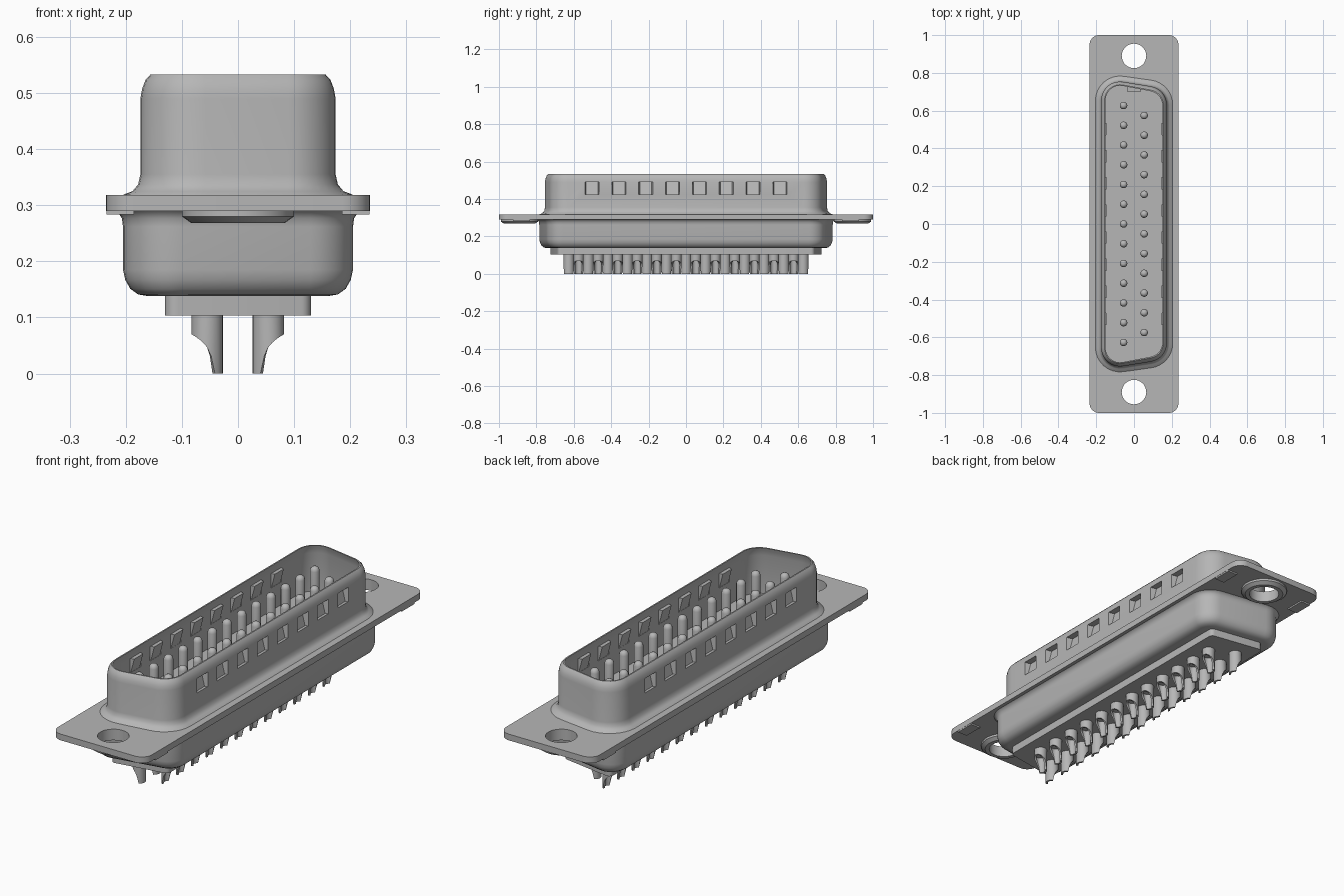
import bpy, bmesh, math
from mathutils import Vector

if "Cube" in bpy.data.objects:
    bpy.data.objects.remove(bpy.data.objects["Cube"], do_unlink=True)

metal = bpy.data.materials.new("grey_metal")
metal.use_nodes = True
GREY = (0.47, 0.47, 0.47, 1)
metal.diffuse_color = GREY
metal.node_tree.nodes["Principled BSDF"].inputs["Base Color"].default_value = GREY


def finish(name, bm, angle=35):
    """Turn a bmesh into a shaded object."""
    bmesh.ops.recalc_face_normals(bm, faces=bm.faces)
    me = bpy.data.meshes.new(name)
    bm.to_mesh(me)
    bm.free()
    ob = bpy.data.objects.new(name, me)
    bpy.context.collection.objects.link(ob)
    me.materials.append(metal)
    shade(ob, angle)
    return ob


def shade(ob, angle=35):
    bpy.ops.object.select_all(action='DESELECT')
    ob.select_set(True)
    bpy.context.view_layer.objects.active = ob
    bpy.ops.object.shade_smooth_by_angle(angle=math.radians(angle))


def rounded(corners, r, seg=8):
    """Polygon with every corner replaced by an arc of radius r."""
    pts = []
    n = len(corners)
    for i, c in enumerate(corners):
        p = Vector(c)
        a = (Vector(corners[i - 1]) - p).normalized()
        b = (Vector(corners[(i + 1) % n]) - p).normalized()
        half = a.angle(b) / 2
        mid = p + (a + b).normalized() * r / math.sin(half)
        start = (p + a * r / math.tan(half) - mid).normalized()
        end = (p + b * r / math.tan(half) - mid).normalized()
        for k in range(seg + 1):
            pts.append(mid + start.slerp(end, k / seg) * r)
    return pts


def d_shape(hw, wide, narrow, r, inset=0):
    w, a, b = hw - inset, wide - inset, narrow - inset
    return rounded([(-w, -a), (w, -b), (w, b), (-w, a)], r - inset)


def circle(r, n, x=0, y=0):
    return [(x + r * math.cos(2 * math.pi * i / n), y + r * math.sin(2 * math.pi * i / n))
            for i in range(n)]


def loft(bm, rings, closed=False, caps=(True, True)):
    """Bridge rings of 3D points, as a tube, a capped solid or a closed loop."""
    vs = [[bm.verts.new(p) for p in ring] for ring in rings]
    n = len(vs[0])
    pairs = list(zip(vs, vs[1:])) + ([(vs[-1], vs[0])] if closed else [])
    for a, b in pairs:
        for i in range(n):
            j = (i + 1) % n
            bm.faces.new((a[i], a[j], b[j], b[i]))
    if not closed:
        for ring, cap in zip((vs[0], vs[-1]), caps):
            if cap:
                bm.faces.new(ring)


def at(pts, z):
    return [(p[0], p[1], z) for p in pts]


def box(bm, lo, hi):
    (x0, y0, z0), (x1, y1, z1) = lo, hi
    rect = [(x0, y0), (x1, y0), (x1, y1), (x0, y1)]
    loft(bm, [at(rect, z0), at(rect, z1)])


def cut(target, bm, angle=35):
    """Subtract a helper mesh and discard it."""
    cutter = finish("cutter", bm)
    cutter.hide_render = True
    mod = target.modifiers.new("cut", 'BOOLEAN')
    mod.operation, mod.solver, mod.object = 'DIFFERENCE', 'EXACT', cutter
    bpy.context.view_layer.objects.active = target
    bpy.ops.object.modifier_apply(modifier=mod.name)
    bpy.data.objects.remove(cutter, do_unlink=True)
    shade(target, angle)


# Mounting flange with two screw holes
bm = bmesh.new()
plate = rounded([(-.235, -1), (.235, -1), (.235, 1), (-.235, 1)], .05)
loft(bm, [at(plate, .29), at(plate, .318)])
flange = finish("flange", bm)
bm = bmesh.new()
for s in (-1, 1):
    hole = circle(.065, 28, 0, s * .89)
    loft(bm, [at(hole, .25), at(hole, .35)])
cut(flange, bm)

# Raised rims and folded tabs under the flange
bm = bmesh.new()
for s in (-1, 1):
    prof = [(.065, .3), (.065, .268), (.083, .268), (.1, .28), (.1, .3)]
    loft(bm, [at(circle(r, 28, 0, s * .89), z) for r, z in prof], closed=True)
finish("screw_hole_rims", bm)
bm = bmesh.new()
for sx in (-1, 1):
    for sy in (-1, 1):
        x0, x1 = sorted((sx * .185, sx * .234))
        box(bm, (x0, sy * .88 - .045, .283), (x1, sy * .88 + .045, .296))
finish("flange_tabs", bm)

# Upper shell: thin D-shaped wall, flared at the foot and rolled in at the rim
UPPER = (.174, .772, .715, .1)
prof = [(-.035, .312), (-.03, .319), (-.014, .325), (-.004, .337), (0, .355),
        (0, .49), (.003, .507), (.009, .523), (.018, .533),
        (.024, .533), (.02, .52), (.013, .495), (.013, .312)]
bm = bmesh.new()
loft(bm, [at(d_shape(*UPPER, d), z) for d, z in prof], closed=True)
shell = finish("upper_shell", bm)

# Pressed grip dimples along both long walls
LOW, HIGH, HALF = .425, .49, .038
centres = [(i - 3.5) * .1435 for i in range(8)]
bm = bmesh.new()
for s in (-1, 1):
    for y in centres:
        x0, x1 = sorted((s * .15, s * .2))
        box(bm, (x0, y - HALF, LOW), (x1, y + HALF, HIGH))
cut(shell, bm)
bm = bmesh.new()
for s in (-1, 1):
    for y in centres:
        def frame(top_x, low_x, h):
            return [(s * low_x, y - h, LOW), (s * low_x, y + h, LOW),
                    (s * top_x, y + h, HIGH), (s * top_x, y - h, HIGH)]
        loft(bm, [frame(.174, .174, HALF), frame(.145, .162, HALF - .006)], caps=(False, True))
finish("grip_dimples", bm)

# Lower shell with rounded bottom edge
LOWER = (.205, .8, .735, .09)
prof = [(-.025, .296), (-.01, .288), (-.002, .277), (0, .262), (0, .185),
        (.004, .167), (.013, .151), (.027, .141), (.045, .138)]
bm = bmesh.new()
loft(bm, [at(d_shape(*LOWER, d), z) for d, z in prof])
finish("lower_shell", bm)

# Insulator: floor inside the upper shell, key, and block underneath
bm = bmesh.new()
floor = d_shape(*UPPER, .012)
loft(bm, [at(floor, .3), at(floor, .322)])
box(bm, (-.035, .7, .32), (.035, .73, .335))
finish("insulator_floor", bm)
bm = bmesh.new()
block = d_shape(.13, .728, .685, .02)
loft(bm, [at(block, .103), at(block, .15)])
finish("insulator_base", bm)

# Contacts: thirteen in one row, twelve in the other
PITCH = .1045
contacts = [(-.055, (i - 6) * PITCH) for i in range(13)]
contacts += [(.054, (i - 5.5) * PITCH) for i in range(12)]
bm = bmesh.new()
for x, y in contacts:
    prof = [(.02, .31), (.02, .472), (.017, .482), (.011, .488), (.004, .49)]
    loft(bm, [at(circle(r, 14, x, y), z) for r, z in prof])
finish("contact_pins", bm)

# Solder cups: hollow tubes scooped away on the outward side
SEG = 24
bm = bmesh.new()
for x, y in contacts:
    side = math.copysign(1, x)

    def scooped(r):
        pts = []
        for px, py in circle(r, SEG, x, y):
            t = max(0, ((px - x) * side / r + .35) / 1.35)
            pts.append((px, py, .07 * t ** .3))
        return pts
    loft(bm, [at(circle(.028, SEG, x, y), .11), scooped(.028), scooped(.019),
              at(circle(.019, SEG, x, y), .074)])
finish("solder_cups", bm)
